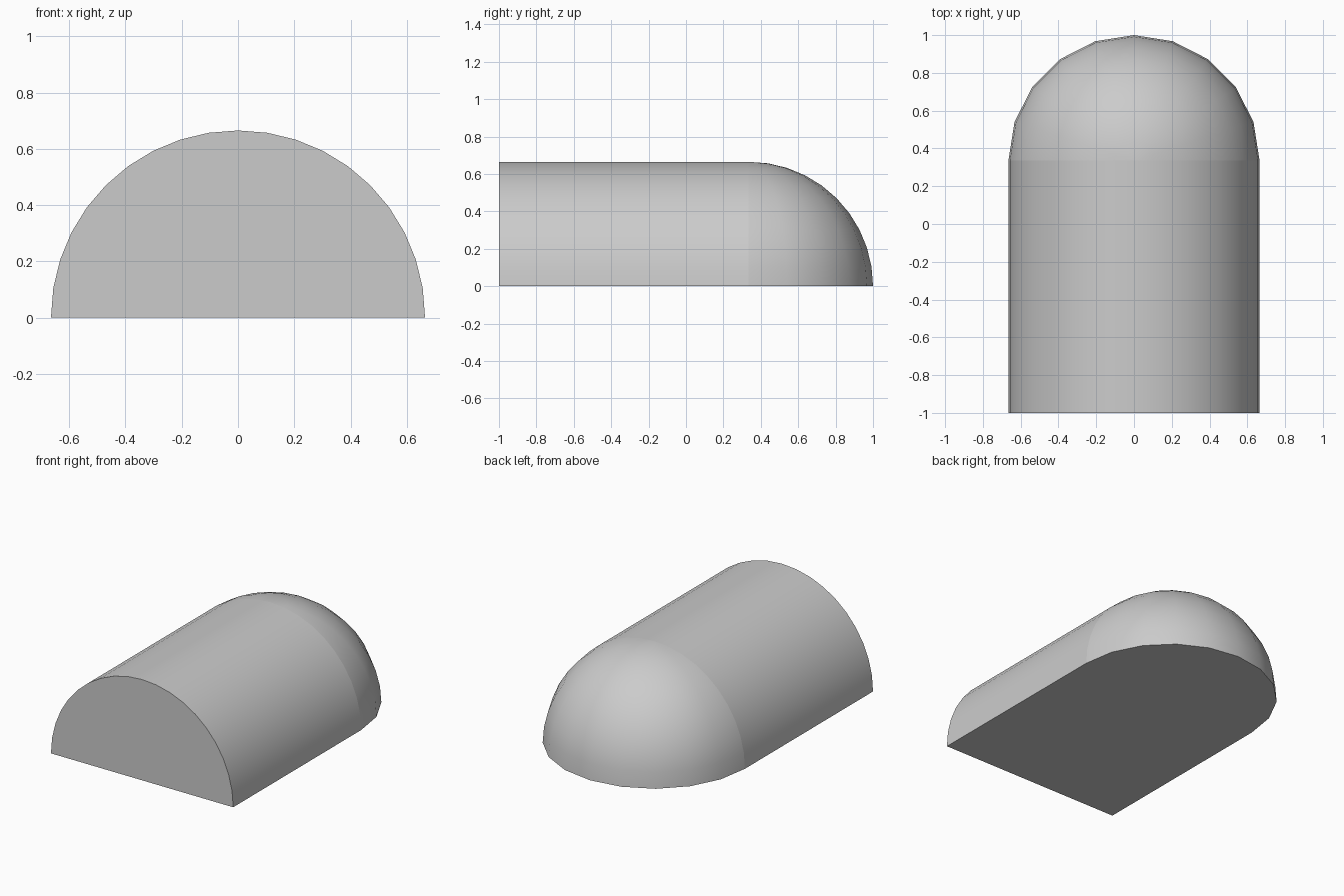
import bpy, bmesh
from math import sin, cos, pi, radians
from mathutils import Vector

if "Cube" in bpy.data.objects:
    bpy.data.objects.remove(bpy.data.objects["Cube"])

R, SEAM, FRONT = 0.665, 0.335, -1.0
RINGS, SIDES = 10, 10   # 9 degree rings, 18 degree sides


def make_part(name, build):
    bm = bmesh.new()
    build(bm)
    bmesh.ops.remove_doubles(bm, verts=bm.verts, dist=1e-5)
    mesh = bpy.data.meshes.new(name)
    bm.to_mesh(mesh)
    bm.free()
    ob = bpy.data.objects.new(name, mesh)
    bpy.context.collection.objects.link(ob)
    bpy.ops.object.select_all(action='DESELECT')
    ob.select_set(True)
    bpy.context.view_layer.objects.active = ob
    bpy.ops.object.shade_smooth_by_angle(angle=radians(30))


# Half-round vault: arch outline pulled back to the seam, open where the dome joins
def vault(bm):
    n = RINGS * 2
    arch = [(R * cos(pi * i / n), R * sin(pi * i / n)) for i in range(n + 1)]
    front = [bm.verts.new((x, FRONT, z)) for x, z in arch]
    back = [bm.verts.new((x, SEAM, z)) for x, z in arch]
    bm.faces.new(front[::-1])
    for i in range(n):
        bm.faces.new((front[i], front[i + 1], back[i + 1], back[i]))
    bm.faces.new((front[0], back[0], back[-1], front[-1]))
    bmesh.ops.recalc_face_normals(bm, faces=bm.faces)


# Quarter-sphere end: a meridian spun half a turn about the vertical axis
def dome(bm):
    verts = [bm.verts.new((R * cos(pi / 2 * i / RINGS), SEAM, R * sin(pi / 2 * i / RINGS)))
             for i in range(RINGS + 1)]
    edges = [bm.edges.new(pair) for pair in zip(verts, verts[1:])]
    bmesh.ops.spin(bm, geom=verts + edges, cent=(0, SEAM, 0), axis=(0, 0, 1),
                   angle=pi, steps=SIDES)
    bmesh.ops.remove_doubles(bm, verts=bm.verts, dist=1e-5)
    floor = sorted((v for v in bm.verts if abs(v.co.z) < 1e-5), key=lambda v: v.co.x)
    bm.faces.new(floor)
    centre = Vector((0, SEAM + 0.2, 0.2))
    bm.normal_update()
    for f in bm.faces:
        if f.normal.dot(f.calc_center_median() - centre) < 0:
            f.normal_flip()


make_part("vault", vault)
make_part("rounded_end", dome)
